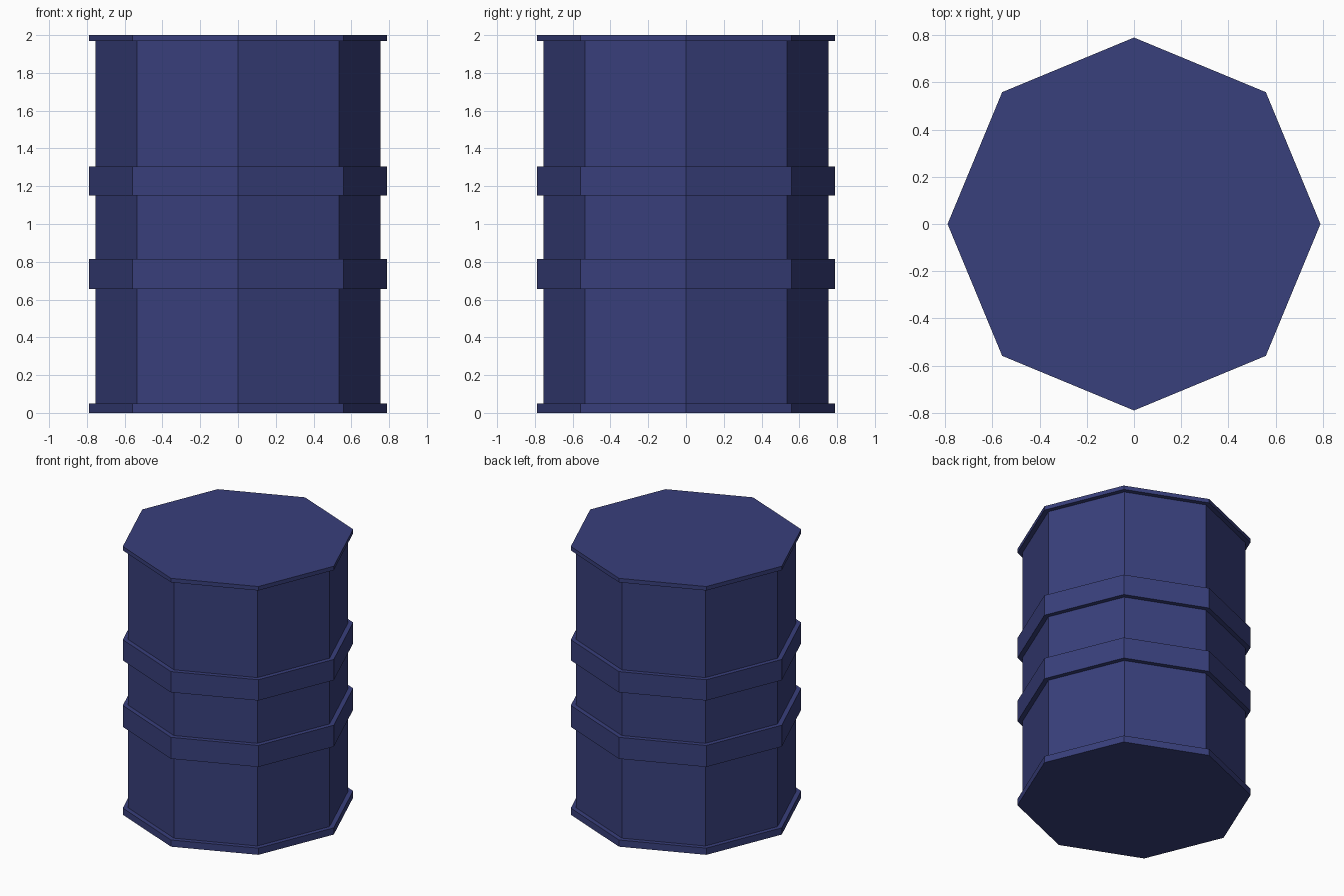
import bpy
import bmesh
from math import cos, sin, tau

cube = bpy.data.objects.get("Cube")
if cube:
    bpy.data.objects.remove(cube, do_unlink=True)

SIDES = 8
BODY, RIM = 0.755, 0.79

# Single navy paint
navy = bpy.data.materials.new("navy_paint")
navy.use_nodes = True
colour = (0.04, 0.05, 0.2, 1)
navy.diffuse_color = colour
navy.node_tree.nodes["Principled BSDF"].inputs["Base Color"].default_value = colour

# Raised bands as bottom and top heights: base rim, two hoops, lid rim
bands = [(0, 0.05), (0.655, 0.815), (1.15, 1.305), (1.97, 2.0)]

# Stepped outline from the ground to the lid
profile = []
for low, high in bands:
    profile += [(BODY, low), (RIM, low), (RIM, high), (BODY, high)]
profile = profile[1:-1]

# Turn the outline into one closed eight-sided shell
bm = bmesh.new()
loops = [[bm.verts.new((r * cos(tau * i / SIDES), r * sin(tau * i / SIDES), z))
          for i in range(SIDES)] for r, z in profile]
for lower, upper in zip(loops, loops[1:]):
    for i in range(SIDES):
        j = (i + 1) % SIDES
        bm.faces.new((lower[i], lower[j], upper[j], upper[i]))

# Flat base and lid
bm.faces.new(reversed(loops[0]))
bm.faces.new(loops[-1])
bmesh.ops.recalc_face_normals(bm, faces=bm.faces)

mesh = bpy.data.meshes.new("barrel")
bm.to_mesh(mesh)
bm.free()
mesh.materials.append(navy)
barrel = bpy.data.objects.new("barrel", mesh)
bpy.context.collection.objects.link(barrel)
